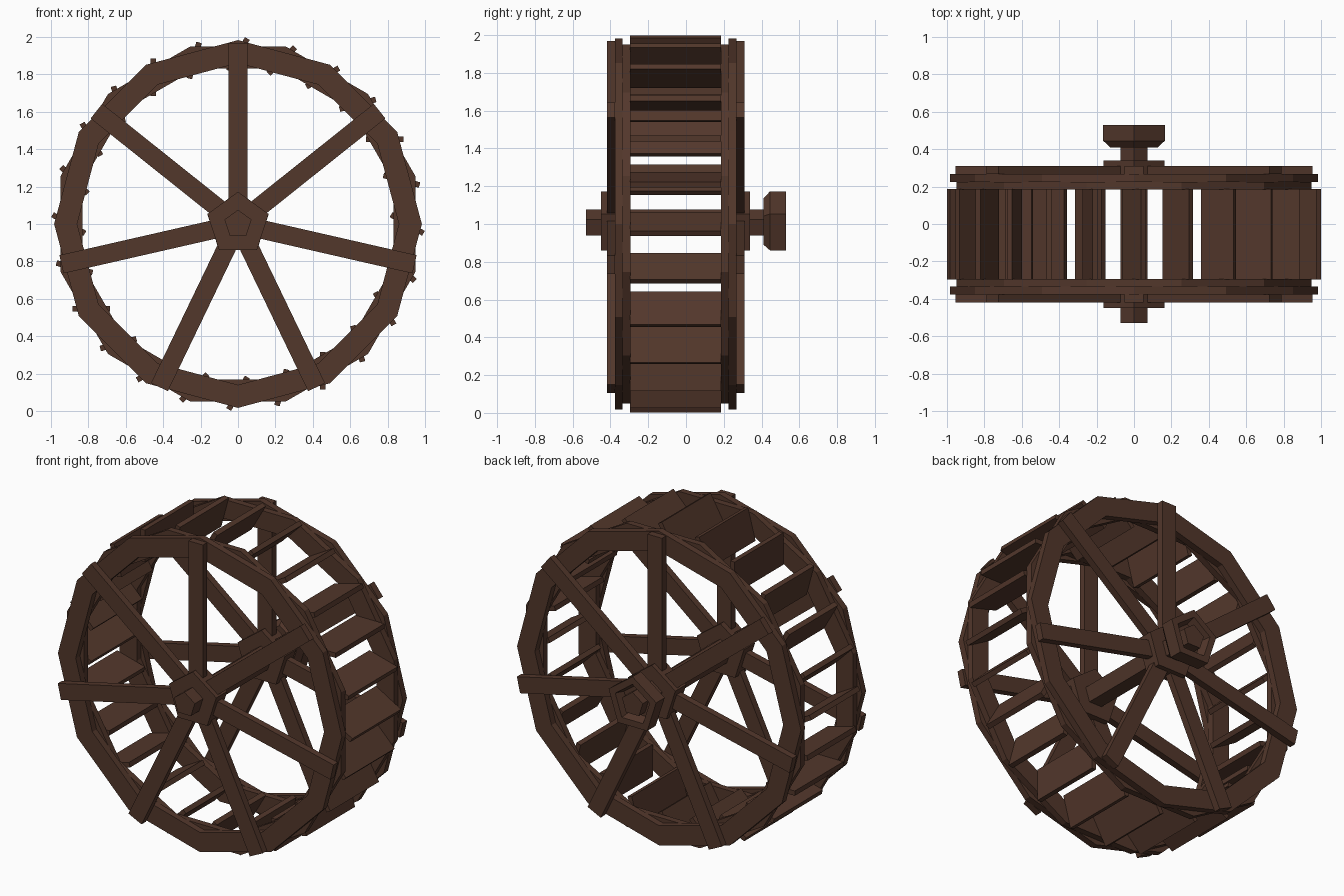
import bpy, bmesh, math
from math import sin, cos, radians, pi
from mathutils import Matrix, Vector

if "Cube" in bpy.data.objects:
    bpy.data.objects.remove(bpy.data.objects["Cube"])

wood = bpy.data.materials.new("dark_wood")
wood.diffuse_color = (0.085, 0.038, 0.024, 1)
wood.use_nodes = True
wood.node_tree.nodes["Principled BSDF"].inputs["Base Color"].default_value = wood.diffuse_color
HUB_Z = 1.0
MID_Y = -0.055      # mid plane between the two rims


def finish(name, bm):
    bmesh.ops.recalc_face_normals(bm, faces=bm.faces)
    me = bpy.data.meshes.new(name)
    bm.to_mesh(me)
    bm.free()
    me.materials.append(wood)
    ob = bpy.data.objects.new(name, me)
    bpy.context.collection.objects.link(ob)
    return ob


def lathe(name, profile, sides, start, closed=False):
    """Turn (radius, y) points around the wheel axis with few sides."""
    bm = bmesh.new()
    rings = []
    for r, y in profile:
        rings.append([bm.verts.new((r * cos(start + 2 * pi * i / sides), y,
                                    HUB_Z + r * sin(start + 2 * pi * i / sides)))
                      for i in range(sides)])
    pairs = list(zip(rings, rings[1:]))
    if closed:
        pairs.append((rings[-1], rings[0]))
    for a, b in pairs:
        for i in range(sides):
            j = (i + 1) % sides
            bm.faces.new((a[i], a[j], b[j], b[i]))
    if not closed:
        bm.faces.new(rings[0])
        bm.faces.new(rings[-1])
    return finish(name, bm)


def plank(name, centre, angle, length, y0, y1, thick):
    """Box whose long side points along angle in the wheel plane."""
    bm = bmesh.new()
    m = (Matrix.Translation((centre[0], (y0 + y1) / 2, HUB_Z + centre[1]))
         @ Matrix.Rotation(-angle, 4, 'Y')
         @ Matrix.Diagonal((length, abs(y1 - y0), thick, 1)))
    bmesh.ops.create_cube(bm, size=1, matrix=m)
    return finish(name, bm)


def rim(name, y0, y1, start):
    lathe(name, [(0.86, y0), (0.983, y0), (0.983, y1), (0.86, y1)], 12, start, True)


# two side wheels: staggered double rims, spokes and pentagon hub
for side, s in (("front", -1), ("back", 1)):
    def y(d):
        return MID_Y + s * d
    rim(side + "_inner_rim", y(0.24), y(0.28), radians(15))
    rim(side + "_outer_rim", y(0.28), y(0.322), 0)
    for k in range(7):
        a = radians(90 + k * 360 / 7)
        plank(f"{side}_spoke_{k + 1}", (0.519 * cos(a), 0.519 * sin(a)), a,
              0.898, y(0.321), y(0.364), 0.1)
    lathe(side + "_hub", [(0.172, y(0.285)), (0.172, y(0.394))], 5, pi / 2)

# tilted paddles between the rims
for k in range(24):
    a = radians(15 * k)
    plank(f"paddle_{k + 1}", (0.905 * cos(a), 0.905 * sin(a)), a - radians(30),
          0.2, MID_Y - 0.241, MID_Y + 0.241, 0.03)

# axle and dished drive cap at the back
lathe("axle", [(0.076, -0.53), (0.076, 0.53)], 5, pi / 2)
lathe("drive_cap", [(0.07, 0.41), (0.135, 0.41), (0.173, 0.445), (0.173, 0.53),
                    (0.125, 0.53), (0.105, 0.47), (0.07, 0.47)], 5, pi / 2, True)
